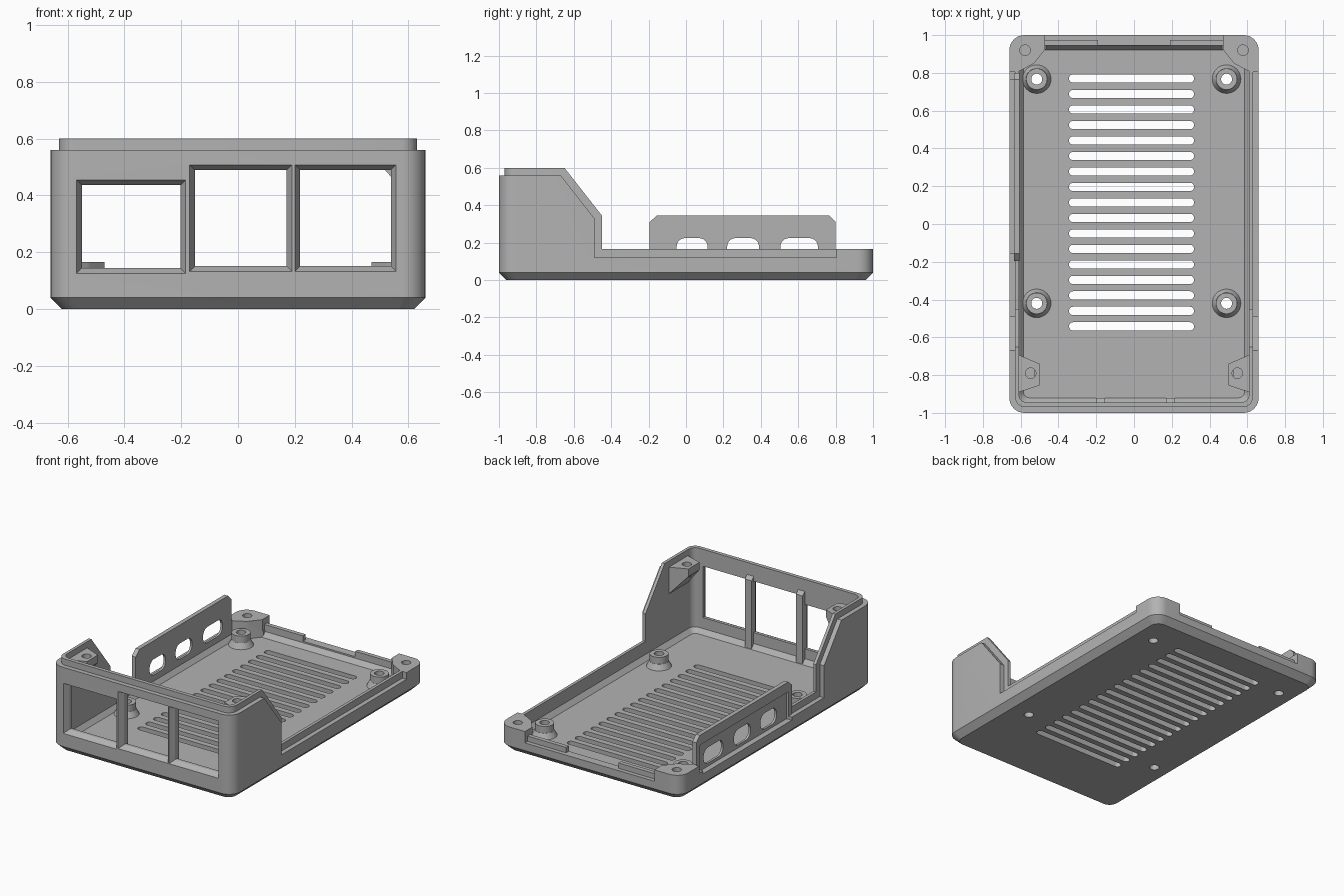
import bpy, bmesh, math
from mathutils import Vector

old = bpy.data.objects.get("Cube")
if old:
    bpy.data.objects.remove(old)

grey = bpy.data.materials.new("grey plastic")
grey.use_nodes = True
colour = (0.45, 0.45, 0.45, 1)
grey.diffuse_color = colour
grey.node_tree.nodes["Principled BSDF"].inputs["Base Color"].default_value = colour


def finish(bm, name):
    bmesh.ops.recalc_face_normals(bm, faces=bm.faces)
    mesh = bpy.data.meshes.new(name)
    bm.to_mesh(mesh)
    bm.free()
    mesh.materials.append(grey)
    ob = bpy.data.objects.new(name, mesh)
    bpy.context.collection.objects.link(ob)
    return ob


def hull(name, points):
    """Convex solid around the points."""
    bm = bmesh.new()
    for p in points:
        bm.verts.new(p)
    bmesh.ops.convex_hull(bm, input=bm.verts)
    bmesh.ops.delete(bm, geom=[v for v in bm.verts if not v.link_faces], context='VERTS')
    bmesh.ops.dissolve_limit(bm, angle_limit=0.005, verts=bm.verts, edges=bm.edges)
    return finish(bm, name)


def box(name, x0, x1, y0, y1, z0, z1):
    return hull(name, [(x, y, z) for x in (x0, x1) for y in (y0, y1) for z in (z0, z1)])


def side_prism(name, profile, x0, x1):
    """Extrude a (y, z) profile along x."""
    bm = bmesh.new()
    face = bm.faces.new([bm.verts.new((x0, y, z)) for y, z in profile])
    ext = bmesh.ops.extrude_face_region(bm, geom=[face])
    moved = [g for g in ext["geom"] if isinstance(g, bmesh.types.BMVert)]
    bmesh.ops.translate(bm, verts=moved, vec=Vector((x1 - x0, 0, 0)))
    return finish(bm, name)


def rounded(hx, hy, r, steps=8):
    """Outline points of a rounded rectangle."""
    pts = []
    for i, (sx, sy) in enumerate(((1, 1), (-1, 1), (-1, -1), (1, -1))):
        for k in range(steps + 1):
            a = (i + k / steps) * math.pi / 2
            pts.append((sx * (hx - r) + r * math.cos(a), sy * (hy - r) + r * math.sin(a)))
    return pts


def tray(name, hx, hy, r, bottom, top, inset, rise):
    """Rounded box with a bevelled underside."""
    low = rounded(hx - inset, hy - inset, r - inset * 0.6)
    full = rounded(hx, hy, r)
    return hull(name, [(x, y, bottom) for x, y in low]
                + [(x, y, z) for x, y in full for z in (bottom + rise, top)])


def cone(name, x, y, r0, r1, z0, z1):
    ring = [(math.cos(k * math.pi / 16), math.sin(k * math.pi / 16)) for k in range(32)]
    return hull(name, [(x + r * c, y + r * s, z) for r, z in ((r0, z0), (r1, z1)) for c, s in ring])


def boolean(target, tool, operation):
    mod = target.modifiers.new(operation, 'BOOLEAN')
    mod.operation, mod.solver, mod.object = operation, 'EXACT', tool
    bpy.context.view_layer.objects.active = target
    bpy.ops.object.modifier_apply(modifier=mod.name)
    bpy.data.objects.remove(tool)


def cut(target, tool):
    boolean(target, tool, 'DIFFERENCE')


def join(target, tool):
    boolean(target, tool, 'UNION')


# Outer shell, stepped in side profile and low along the middle of the back
case = tray("case_body", 0.66, 1.0, 0.08, 0, 0.7, 0.04, 0.04)
boolean(case, side_prism("outer_profile", [
    (-1.1, -0.1), (1.1, -0.1), (1.1, 0.165), (0.805, 0.165), (0.805, 0.12),
    (-0.49, 0.12), (-0.49, 0.33), (-0.67, 0.56), (-1.1, 0.56)], -0.8, 0.8), 'INTERSECT')
cut(case, box("back_notch", -0.47, 0.47, 0.82, 1.1, 0.09, 0.3))

# Inner lip standing above the outer shell
lip = tray("lip", 0.63, 0.97, 0.055, 0.03, 0.7, 0.02, 0.02)
boolean(lip, side_prism("lip_profile", [
    (-1.1, 0), (0.815, 0), (0.815, 0.165), (-0.45, 0.165), (-0.45, 0.345),
    (-0.65, 0.6), (-1.1, 0.6)], -0.8, 0.8), 'INTERSECT')
join(case, lip)

# Hollow, leaving the corner posts and screw lugs solid
cavity = tray("cavity", 0.61, 0.945, 0.045, 0.05, 0.8, 0.025, 0.03)
for s in (-1, 1):
    post = [(0.7, 0.8), (0.605, 0.81), (0.53, 0.85), (0.465, 0.93), (0.465, 1.1), (0.7, 1.1)]
    cut(cavity, hull("corner_post", [(s * x, y, z) for x, y in post for z in (-0.1, 0.165)]))
    lug = [(0.64, -0.68), (0.5, -0.74), (0.5, -0.855), (0.64, -0.9)]
    cut(cavity, hull("lug", [(s * x, y, 0.56) for x, y in lug]
                     + [(s * x, y, 0.51 if x < 0.6 else 0.35) for x, y in lug]))
cut(case, cavity)
for s in (-1, 1):
    cut(case, cone("post_hole", s * 0.577, 0.92, 0.028, 0.028, 0.07, 0.3))
    cut(case, cone("lug_hole", s * 0.547, -0.79, 0.028, 0.028, 0.48, 0.7))
    # Raised lip pieces beside the rear posts
    join(case, box("back_lip", *sorted((s * 0.19, s * 0.475)), 0.945, 0.973, 0.07, 0.125))

# Front openings with bevelled frames, and ribs behind the dividers
for x0, x1, z0, z1 in ((-0.568, -0.184, 0.126, 0.455), (-0.17, 0.19, 0.133, 0.508),
                       (0.2, 0.557, 0.133, 0.508)):
    b = 0.019
    points = [(x, -1.0, z) for x in (x0, x1) for z in (z0, z1)]
    inner = [(x, z) for x in (x0 + b, x1 - b) for z in (z0 + b, z1 - b)]
    cut(case, hull("bevel", points + [(x, -0.965, z) for x, z in inner]))
    cut(case, hull("opening", [(x, y, z) for x, z in inner for y in (-0.98, -0.9)]))
for x in (-0.177, 0.194):
    join(case, hull("rib", [(x + dx, y, z) for dx in (-0.024, 0.024)
                            for y, z in ((-0.955, 0.04), (-0.922, 0.04),
                                         (-0.922, 0.5), (-0.955, 0.53))]))

# Side port panel with three slots in a shallow recess
panel = side_prism("port_panel", [
    (-0.195, 0.08), (0.8, 0.08), (0.8, 0.31), (0.765, 0.345), (-0.155, 0.345),
    (-0.195, 0.31)], -0.635, -0.607)
join(case, panel)
cut(case, box("recess", -0.8, -0.622, -0.155, 0.765, 0.1, 0.28))
for y0, y1 in ((-0.05, 0.115), (0.22, 0.39), (0.505, 0.705)):
    pts = rounded((y1 - y0) / 2, 0.052, 0.045, 6)
    cut(case, hull("port", [(x, (y0 + y1) / 2 + u, 0.172 + v)
                            for u, v in pts for x in (-0.7, -0.56)]))

# Floor vents
for i in range(17):
    pts = rounded(0.331, 0.022, 0.0215, 6)
    cut(case, hull("vent", [(x - 0.013, 0.77 - 0.082 * i + y, z)
                            for x, y in pts for z in (-0.1, 0.065)]))

# Board standoffs with flared feet and through holes
for x in (-0.515, 0.49):
    for y in (0.767, -0.42):
        join(case, cone("standoff_foot", x, y, 0.081, 0.057, 0.04, 0.085))
        join(case, cone("standoff", x, y, 0.056, 0.056, 0.03, 0.13))
        cut(case, cone("standoff_hole", x, y, 0.029, 0.029, -0.1, 0.3))

# One colour, smooth curves with crisp edges
case.data.materials.clear()
case.data.materials.append(grey)
bpy.ops.object.select_all(action='DESELECT')
case.select_set(True)
bpy.context.view_layer.objects.active = case
bpy.ops.object.shade_smooth_by_angle(angle=math.radians(25))
